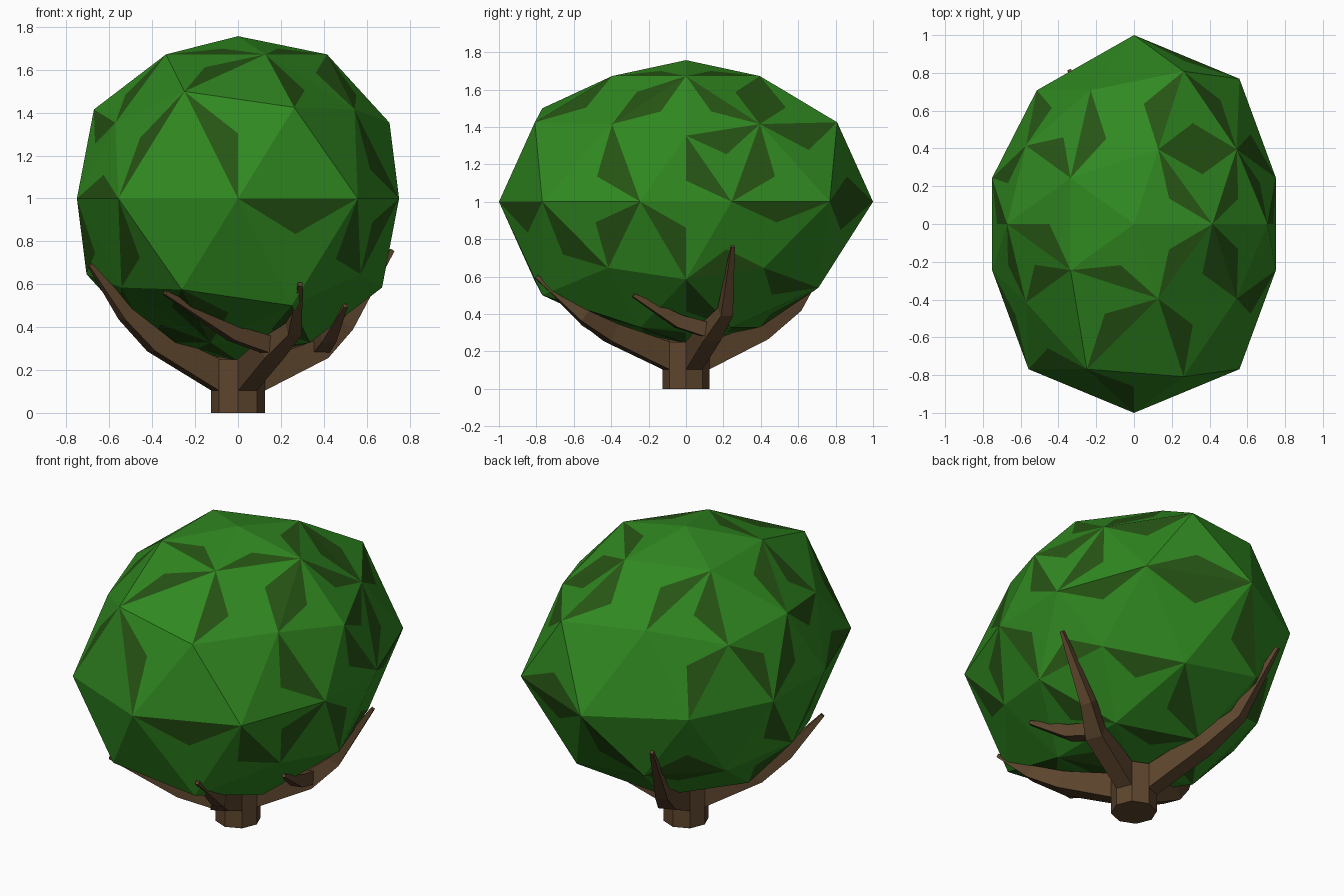
import bpy, bmesh, math, random
from mathutils import Vector

if "Cube" in bpy.data.objects:
    bpy.data.objects.remove(bpy.data.objects["Cube"])

random.seed(4)


def material(name, color):
    m = bpy.data.materials.new(name)
    m.diffuse_color = (*color, 1)
    m.use_nodes = True
    m.node_tree.nodes["Principled BSDF"].inputs["Base Color"].default_value = m.diffuse_color
    return m


leaf = material("leaf_green", (0.03, 0.25, 0.015))
leaf_dark = material("leaf_dark", (0.02, 0.09, 0.007))
bark = material("bark", (0.11, 0.06, 0.027))


def finish(bm, name, mats):
    bmesh.ops.recalc_face_normals(bm, faces=bm.faces)
    me = bpy.data.meshes.new(name)
    bm.to_mesh(me)
    bm.free()
    ob = bpy.data.objects.new(name, me)
    bpy.context.collection.objects.link(ob)
    for m in mats:
        me.materials.append(m)
    return ob


# Foliage: low-poly ball whose front and back ends are pulled outward
bm = bmesh.new()
bmesh.ops.create_icosphere(bm, subdivisions=2, radius=1)
for v in bm.verts:
    x, y, z = v.co
    r = 0.79
    if abs(y) > 0.95:
        r = 1.0
    elif abs(y) > 0.78:
        r = 0.95
        if y > 0 and (x < -0.2 or z < -0.5):
            r = 0.875
    elif abs(z) > 0.95:
        r = 0.757
    v.co = v.co * r + Vector((0, 0, 1))

# each face is split in three, with a dark leaf patch on some of them
for f in list(bm.faces):
    tris = bmesh.ops.poke(bm, faces=[f], offset=0)["faces"]
    if random.random() < 0.6:
        random.choice(tris).material_index = 1
finish(bm, "foliage", [leaf, leaf_dark])

# Trunk: short octagonal post
bm = bmesh.new()
rings = []
for z in (0, 0.1, 0.25):
    rings.append([bm.verts.new((0.125 * math.cos(i * math.pi / 4),
                                0.125 * math.sin(i * math.pi / 4), z)) for i in range(8)])
for a, b in zip(rings, rings[1:]):
    for i in range(8):
        j = (i + 1) % 8
        bm.faces.new((a[i], a[j], b[j], b[i]))
bm.faces.new(rings[0][::-1])
bm.faces.new(rings[-1])
finish(bm, "trunk", [bark])


# Branch: four-sided tapering sweep; sizes are (half width, half height)
def branch(name, points, sizes, start=None):
    pts = [Vector(p) for p in points]
    bm = bmesh.new()
    rings = []
    for i, (p, (w, h)) in enumerate(zip(pts, sizes)):
        t = pts[min(i + 1, len(pts) - 1)] - pts[max(i - 1, 0)]
        if i == 0 and start:
            t = Vector(start)
        t.normalize()
        side = t.cross(Vector((0, 0, 1))).normalized()
        up = side.cross(t)
        rings.append([bm.verts.new(p + side * w * a + up * h * b)
                      for a, b in ((-1, -1), (1, -1), (1, 1), (-1, 1))])
    for a, b in zip(rings, rings[1:]):
        for i in range(4):
            j = (i + 1) % 4
            bm.faces.new((a[i], a[j], b[j], b[i]))
    bm.faces.new(rings[0])
    bm.faces.new(rings[-1])
    finish(bm, name, [bark])


# Four main limbs leave the trunk a quarter turn apart: bend, elbow, tip
limbs = {
    "right": (22.5, [(0.38, 0.13, 0.30), (0.50, 0.21, 0.41), (0.72, 0.25, 0.76)]),
    "back": (112.5, [(-0.16, 0.40, 0.31), (-0.25, 0.58, 0.44), (-0.34, 0.81, 0.80)]),
    "left": (202.5, [(-0.38, -0.15, 0.33), (-0.52, -0.22, 0.46), (-0.69, -0.31, 0.69)]),
    "front": (292.5, [(0.16, -0.40, 0.30), (0.26, -0.55, 0.39), (0.29, -0.80, 0.60)]),
}
for name, (angle, path) in limbs.items():
    a = math.radians(angle)
    d = Vector((math.cos(a), math.sin(a), 0))
    base = d * 0.108 + Vector((0, 0, 0.175))
    branch(name + "_branch", [base] + path,
           [(0.047, 0.075), (0.05, 0.05), (0.034, 0.034), (0.01, 0.01)], d)

# Side forks on the front and right limbs
fork = [(0.04, 0.04), (0.035, 0.035), (0.01, 0.01)]
branch("front_fork", [(0.16, -0.41, 0.31), (-0.02, -0.52, 0.37), (-0.34, -0.73, 0.56)], fork)
branch("right_fork", [(0.38, 0.13, 0.31), (0.42, -0.04, 0.36), (0.50, -0.28, 0.50)], fork)
